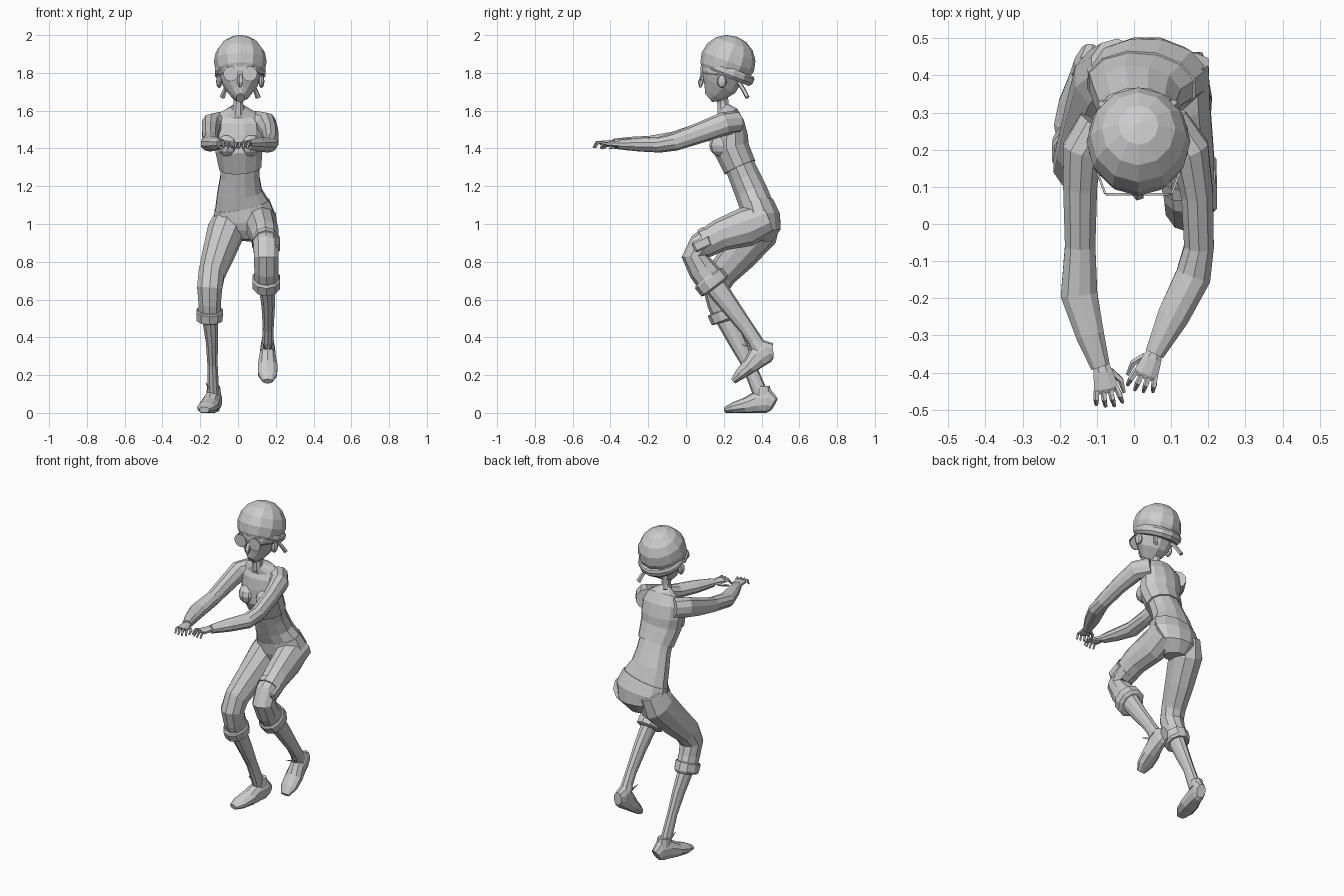
import bpy, bmesh
from math import sin, cos, pi, radians
from mathutils import Vector, Matrix


def finish(bm, name):
    bmesh.ops.recalc_face_normals(bm, faces=bm.faces)
    me = bpy.data.meshes.new(name)
    bm.to_mesh(me)
    bm.free()
    ob = bpy.data.objects.new(name, me)
    bpy.context.collection.objects.link(ob)
    return ob


def loft(name, rings, n=10, mat=None, floor=None):
    """Skin elliptical rings (x, y, z, x radius, other radius) along a path."""
    bm = bmesh.new()
    pts = [Vector(r[:3]) for r in rings]
    loops = []
    for i, r in enumerate(rings):
        t = (pts[min(i + 1, len(pts) - 1)] - pts[max(i - 1, 0)]).normalized()
        u = Vector((1, 0, 0))
        u = (u - t * u.dot(t)).normalized()
        v = t.cross(u)
        loop = []
        for k in range(n):
            a = 2 * pi * (k + 0.5) / n
            p = pts[i] + u * cos(a) * r[3] + v * sin(a) * r[4]
            if floor is not None:
                p.z = max(p.z, floor)
            loop.append(bm.verts.new(p))
        loops.append(loop)
    for a, b in zip(loops, loops[1:]):
        for k in range(n):
            bm.faces.new((a[k], a[(k + 1) % n], b[(k + 1) % n], b[k]))
    bm.faces.new(loops[0])
    bm.faces.new(loops[-1])
    if mat:
        bm.transform(mat)
    return finish(bm, name)


def ball(name, loc, size, rot=0, seg=12, rings=8, cut=None):
    bm = bmesh.new()
    bmesh.ops.create_uvsphere(bm, u_segments=seg, v_segments=rings, radius=1)
    bm.transform(Matrix.Translation(loc) @ Matrix.Rotation(rot, 4, 'X')
                 @ Matrix.Diagonal((*size, 1)))
    if cut:
        bmesh.ops.bisect_plane(bm, geom=bm.verts[:] + bm.edges[:] + bm.faces[:],
                               plane_co=cut[0], plane_no=cut[1], clear_inner=True)
        bmesh.ops.holes_fill(bm, edges=[e for e in bm.edges if e.is_boundary])
    return finish(bm, name)


# Torso: cropped top, bare midriff, hips
loft("top", [(0, .195, 1.615, .035, .035), (0, .225, 1.585, .10, .055),
             (0, .235, 1.54, .135, .075), (0, .24, 1.47, .135, .09),
             (.005, .24, 1.40, .13, .098), (.012, .285, 1.30, .115, .092)], 12)
loft("midriff", [(.01, .275, 1.33, .105, .08), (.01, .31, 1.25, .107, .085),
                 (.008, .345, 1.17, .122, .09), (.025, .38, 1.08, .155, .092)], 12)
loft("hips", [(.02, .375, 1.10, .152, .095), (.035, .395, 1.03, .168, .108),
              (.035, .405, .97, .145, .10), (.03, .40, .915, .07, .06)], 12)
for sx in (-1, 1):
    ball("bust", (.005 + sx * .06, .185, 1.415), (.058, .062, .06), 0, 10, 6)

# Legs: trouser, cuff and stocking
loft("right_trouser", [(-.045, .42, 1.05, .075, .085), (-.065, .385, .96, .10, .108),
                       (-.105, .285, .84, .086, .095), (-.14, .19, .735, .072, .08),
                       (-.15, .16, .66, .07, .072), (-.15, .18, .585, .062, .07),
                       (-.15, .21, .515, .062, .07)])
loft("left_trouser", [(.115, .43, 1.03, .09, .085), (.125, .32, .985, .084, .105),
                      (.142, .18, .94, .077, .085), (.148, .075, .88, .07, .072),
                      (.15, .045, .83, .068, .068), (.15, .085, .76, .067, .075),
                      (.15, .14, .69, .067, .078)])
loft("right_cuff", [(-.15, .19, .545, .067, .076), (-.15, .192, .54, .074, .082),
                    (-.15, .21, .495, .072, .08), (-.15, .213, .485, .06, .07)])
loft("left_cuff", [(.15, .115, .72, .07, .08), (.15, .12, .713, .076, .09),
                   (.15, .152, .672, .076, .09), (.15, .158, .664, .06, .07)])
loft("right_stocking", [(-.148, .205, .51, .045, .055), (-.138, .27, .38, .034, .047),
                        (-.135, .33, .26, .028, .036), (-.13, .395, .10, .032, .04)])
loft("left_stocking", [(.152, .14, .69, .046, .06), (.16, .23, .57, .037, .05),
                       (.16, .32, .45, .03, .04), (.157, .40, .33, .034, .04)])

# Knee pouch on the left thigh
bm = bmesh.new()
bmesh.ops.create_cube(bm, size=1)
bm.transform(Matrix.Translation((.208, .085, .895)) @ Matrix.Rotation(radians(25), 4, 'X')
             @ Matrix.Diagonal((.03, .10, .06, 1)))
bmesh.ops.bevel(bm, geom=bm.edges[:], offset=.01, segments=1, affect='EDGES')
finish(bm, "thigh_pouch")
loft("pouch_strap", [(.146, .125, .912, .077, .081), (.148, .095, .897, .075, .079)])

# Shoes (heel at origin, toe along -y) with lace spikes
shoe = [(0, 0, .045, .028, .04), (0, -.03, .062, .04, .066), (0, -.085, .058, .045, .062),
        (0, -.15, .038, .055, .044), (0, -.215, .026, .052, .032), (0, -.265, .016, .028, .016)]
feet = {"right": Matrix.Translation((-.115, .465, 0)) @ Matrix.Rotation(radians(-14), 4, 'Z'),
        "left": Matrix.Translation((.157, .485, .29)) @ Matrix.Rotation(radians(31), 4, 'X')}
for side, m in feet.items():
    loft(side + "_shoe", shoe, 10, m, 0)
    loft(side + "_shoe_collar", [(0, -.055, .09, .04, .045), (0, -.06, .14, .034, .038)], 10, m)
    for sx in (-1, 1):
        loft(side + "_lace", [(sx * .01, -.09, .11, .008, .008),
                              (sx * .025, -.125, .16, .002, .002)], 4, m)

# Arms and sleeves
loft("right_arm", [(-.095, .265, 1.535, .06, .06), (-.14, .20, 1.525, .055, .062),
                   (-.145, .10, 1.49, .048, .055), (-.145, -.06, 1.445, .043, .045),
                   (-.148, -.19, 1.425, .052, .042), (-.118, -.30, 1.425, .04, .036),
                   (-.09, -.385, 1.425, .027, .026)])
loft("left_arm", [(.095, .265, 1.54, .06, .06), (.15, .20, 1.53, .055, .062),
                  (.17, .08, 1.485, .045, .055), (.175, -.06, 1.435, .042, .048),
                  (.16, -.14, 1.42, .05, .042), (.105, -.25, 1.42, .045, .036),
                  (.055, -.35, 1.42, .027, .025)])

# Hands with four curled fingers and a thumb
for side, sx, origin, yaw in (("right", 1, (-.09, -.37, 1.425), 12),
                              ("left", -1, (.06, -.335, 1.42), -22)):
    m = Matrix.Translation(origin) @ Matrix.Rotation(radians(yaw), 4, 'Z')
    loft(side + "_palm", [(0, 0, 0, .02, .017), (0, -.03, .003, .028, .017),
                          (0, -.075, .003, .036, .014), (0, -.085, 0, .032, .01)], 8, m)
    for i, length in enumerate((.045, .05, .046, .036)):
        x = sx * (.027 - .018 * i)
        loft(side + "_finger", [(x, -.075, .005, .008, .008),
                                (x * 1.2, -.075 - length * .6, .008, .008, .008),
                                (x * 1.3, -.075 - length, -.022, .005, .005)], 5, m)
    loft(side + "_thumb", [(sx * .02, -.03, -.003, .01, .01),
                           (sx * .043, -.06, -.01, .009, .009),
                           (sx * .045, -.095, -.02, .005, .005)], 5, m)

# Neck and head
HX = .012
loft("neck", [(0, .20, 1.58, .036, .036), (.002, .195, 1.64, .027, .032),
              (.008, .185, 1.74, .032, .038)], 8)
loft("head", [(HX, .12, 1.668, .022, .03), (HX, .145, 1.69, .055, .062),
              (HX, .175, 1.735, .092, .098), (HX, .195, 1.79, .115, .118),
              (HX, .205, 1.87, .12, .12)], 12)
loft("nose", [(HX, .09, 1.79, .01, .01), (HX, .078, 1.75, .017, .016),
              (HX, .075, 1.722, .004, .005)], 5)

# Cap, cut along a slanted brim, with a hem
ball("cap", (HX, .222, 1.86), (.14, .147, .14), radians(-20), 12, 8,
     ((0, .08, 1.835), (0, .10, .24)))
loft("cap_hem", [(HX, .214, 1.778, .123, .128), (HX, .22, 1.793, .137, .142),
                 (HX, .228, 1.815, .137, .143), (HX, .233, 1.828, .128, .134)], 14)

# Paired details: spectacles, ears, cap ties
for sx in (-1, 1):
    bm = bmesh.new()
    bmesh.ops.create_cone(bm, cap_ends=True, segments=14, radius1=.04, radius2=.04, depth=.006,
                          matrix=Matrix.Translation((HX + sx * .05, .08, 1.795))
                          @ Matrix.Rotation(pi / 2, 4, 'X'))
    finish(bm, "lens")
    loft("spectacle_arm", [(HX + sx * .09, .082, 1.80, .004, .004),
                           (HX + sx * .122, .17, 1.79, .004, .004)], 4)
    ball("ear", (HX + sx * .112, .19, 1.755), (.016, .026, .035), 0, 8, 6)
    loft("cap_tie", [(HX + sx * .06, .28, 1.75, .012, .012),
                     (HX + sx * .08, .305, 1.71, .012, .012),
                     (HX + sx * .095, .325, 1.67, .015, .012)], 5)
